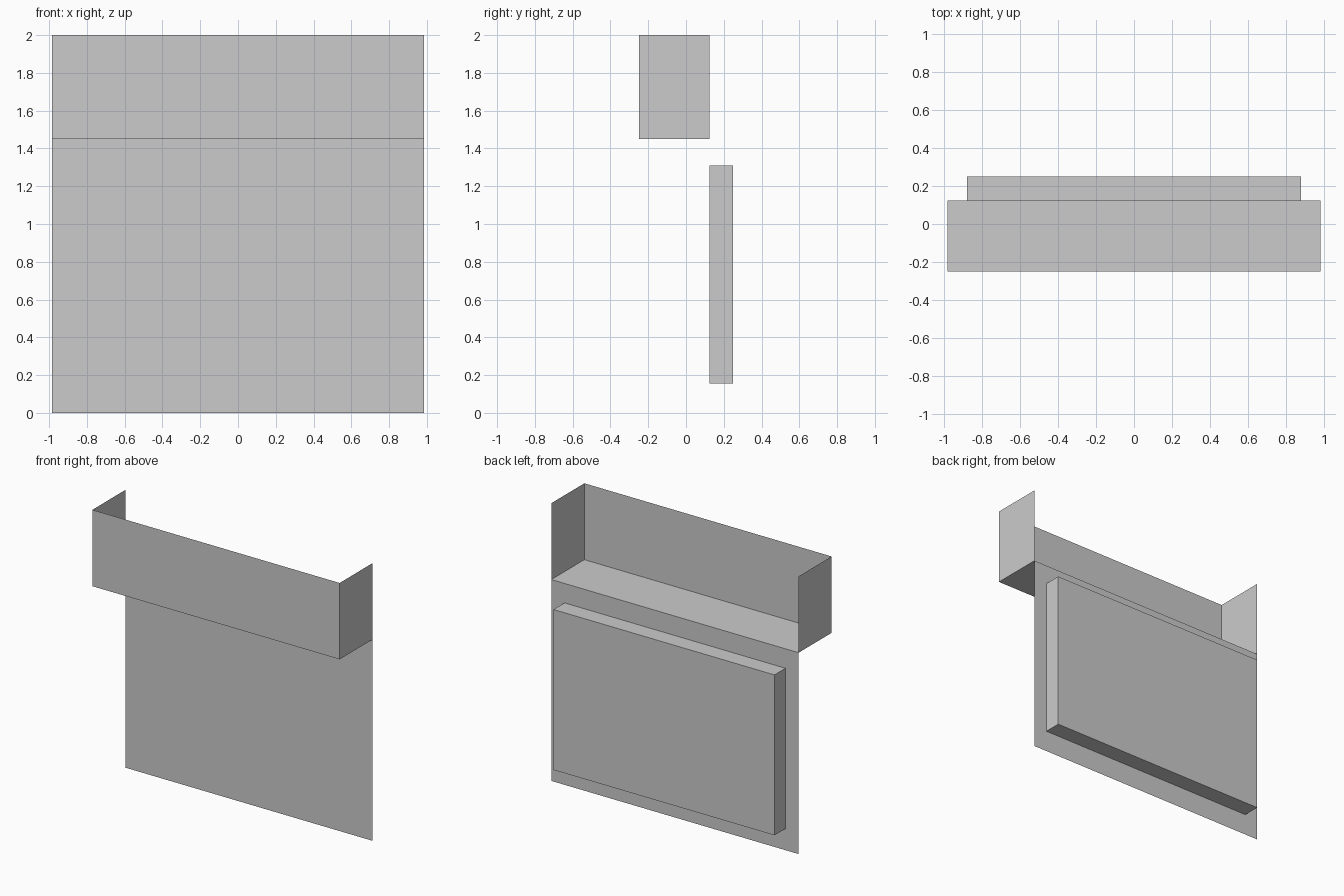
import bpy
import bmesh

cube = bpy.data.objects.get("Cube")
if cube:
    bpy.data.objects.remove(cube, do_unlink=True)

HALF_WIDTH = 0.985
FRONT, WALL, BACK = -0.25, 0.125, 0.25
SHELF, TOP = 1.45, 2.0

grey = bpy.data.materials.new("plain grey")
grey.use_nodes = True
colour = (0.6, 0.6, 0.6, 1)
grey.diffuse_color = colour
grey.node_tree.nodes["Principled BSDF"].inputs["Base Color"].default_value = colour


def add_object(name, bm):
    mesh = bpy.data.meshes.new(name)
    bm.to_mesh(mesh)
    bm.free()
    mesh.materials.append(grey)
    obj = bpy.data.objects.new(name, mesh)
    bpy.context.collection.objects.link(obj)


def sheet(name, corners):
    bm = bmesh.new()
    bm.faces.new([bm.verts.new(c) for c in corners])
    add_object(name, bm)


def strip(name, start, end):
    """Full-width flat sheet between two (y, z) points."""
    w = HALF_WIDTH
    sheet(name, [(-w, *start), (w, *start), (w, *end), (-w, *end)])


# Thin sheets: lower wall, shelf and upper front
strip("lower_panel", (WALL, 0), (WALL, SHELF))
strip("shelf", (FRONT, SHELF), (WALL, SHELF))
strip("upper_front", (FRONT, SHELF), (FRONT, TOP))

# End walls of the open tray
for side, x in (("left", HALF_WIDTH), ("right", -HALF_WIDTH)):
    ends = [(FRONT, SHELF), (WALL, SHELF), (WALL, TOP), (FRONT, TOP)]
    if x < 0:
        ends.reverse()
    sheet(side + "_end", [(x, y, z) for y, z in ends])

# Raised box on the back, open where it meets the panel
low, high, box_half = 0.155, 1.31, 0.88
bm = bmesh.new()
bmesh.ops.create_cube(bm, size=1)
bmesh.ops.scale(bm, vec=(2 * box_half, BACK - WALL, high - low), verts=bm.verts)
bmesh.ops.translate(bm, vec=(0, (BACK + WALL) / 2, (low + high) / 2), verts=bm.verts)
hidden = [f for f in bm.faces if f.normal.y < -0.5]
bmesh.ops.delete(bm, geom=hidden, context="FACES_ONLY")
add_object("back_box", bm)
